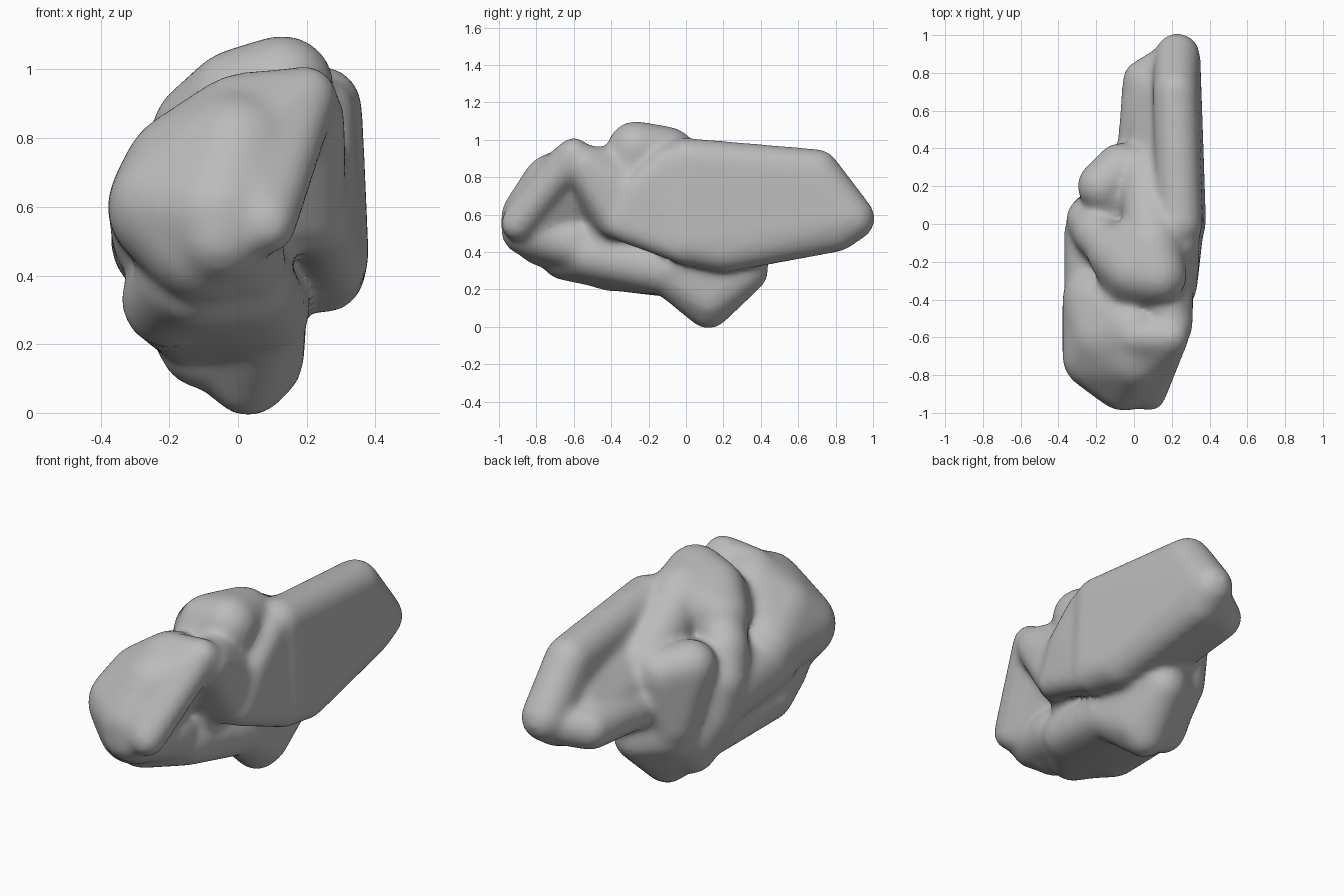
import bpy, bmesh
from mathutils import Matrix

cube = bpy.data.objects.get("Cube")
if cube:
    bpy.data.objects.remove(cube, do_unlink=True)

clay = bpy.data.materials.new("plain grey")
clay.use_nodes = True
grey = (.5, .5, .5, 1)
clay.diffuse_color = grey
clay.node_tree.nodes["Principled BSDF"].inputs["Base Color"].default_value = grey

body = bmesh.new()
SWELL = .012  # makes up for what the softening takes away


def lobe(radius, *centres):
    """Add the convex skin around equal balls at the given centres."""
    part = bmesh.new()
    for centre in centres:
        bmesh.ops.create_icosphere(part, subdivisions=3, radius=radius + SWELL,
                                   matrix=Matrix.Translation(centre))
    hull = bmesh.ops.convex_hull(part, input=part.verts[:])
    loose = set(hull["geom_interior"]) | set(hull["geom_unused"])
    bmesh.ops.delete(part, geom=[item for item in loose if isinstance(item, bmesh.types.BMVert)],
                     context='VERTS')
    mesh = bpy.data.meshes.new("lobe")
    part.to_mesh(mesh)
    part.free()
    body.from_mesh(mesh)
    bpy.data.meshes.remove(mesh)


# Upright slab along one side, thinner towards its front edge
lobe(.11, (.24, 0, .89), (.22, .7, .83), (.23, .89, .58), (.22, .8, .52),
     (.25, .2, .41), (.26, 0, .45))
lobe(.08, (.25, -.1, .88), (.25, -.25, .74), (.24, -.35, .55), (.28, 0, .42), (.25, .1, .9))
# Low flange at the back of the slab
lobe(.1, (.05, .76, .52), (.04, .4, .53), (.2, .85, .55), (.2, .3, .43), (0, .1, .5))
# Shallow hollow between slab and ridge
lobe(.1, (.2, .1, .84), (.2, .65, .7), (.08, .3, .66), (.1, .7, .55))
# Central ridge falling backwards
lobe(.13, (.1, -.1, .92), (.05, .28, .7), (.1, -.1, .6), (.1, .3, .55))
# Top hump
lobe(.14, (.13, -.27, .95), (.1, -.1, .92), (0, -.25, .91), (-.1, -.15, .82),
     (0, -.33, .8), (.1, -.3, .7))
# Band curling down the far side
lobe(.11, (-.1, -.15, .83), (-.2, -.05, .72), (-.24, .02, .58), (-.2, -.1, .5))
lobe(.12, (-.23, .02, .58), (-.2, .05, .4), (-.1, .1, .2), (0, 0, .5))
# Oval lobe behind the band
lobe(.12, (-.17, .2, .71), (-.07, .3, .68), (-.1, .25, .4), (0, .2, .6), (-.1, .1, .65))
# Head dome
lobe(.17, (-.2, -.7, .6), (-.2, -.4, .6), (0, -.57, .8), (-.05, -.81, .58),
     (0, -.7, .75), (-.15, -.6, .7), (-.1, -.75, .5))
# Head rim
lobe(.08, (.2, -.6, .92), (.08, -.9, .55), (0, -.8, .75), (0, -.6, .9))
# Neck between the head and the slab
lobe(.1, (.2, -.54, .86), (.15, -.4, .85), (.2, -.37, .58), (.2, -.3, .7), (0, -.45, .6))
# Shoulder joining head and band
lobe(.16, (-.2, -.4, .53), (-.2, -.05, .5), (0, -.1, .55), (0, -.4, .5))
# Chin running from the head into the keel
lobe(.13, (-.05, -.85, .52), (-.15, -.6, .39), (0, -.6, .45), (-.2, -.4, .33))
# Keel under the head
lobe(.12, (-.2, -.35, .32), (-.13, -.65, .38), (.03, -.5, .38), (.08, -.1, .3), (-.15, 0, .28))
# Foot
lobe(.11, (.03, .12, .11), (.07, .12, .15), (.07, .32, .3), (-.12, .1, .24),
     (.08, -.1, .29), (.05, .3, .46), (-.08, .25, .33))

# Fuse the lobes into one soft skin
rough = bpy.data.meshes.new("rough_form")
body.to_mesh(rough)
body.free()
rough.materials.append(clay)
form = bpy.data.objects.new("sculpted_form", rough)
bpy.context.collection.objects.link(form)
remesh = form.modifiers.new("fuse", 'REMESH')
remesh.mode = 'VOXEL'
remesh.voxel_size = .016
remesh.use_smooth_shade = True
soften = form.modifiers.new("soften", 'SMOOTH')
soften.factor = .5
soften.iterations = 26
